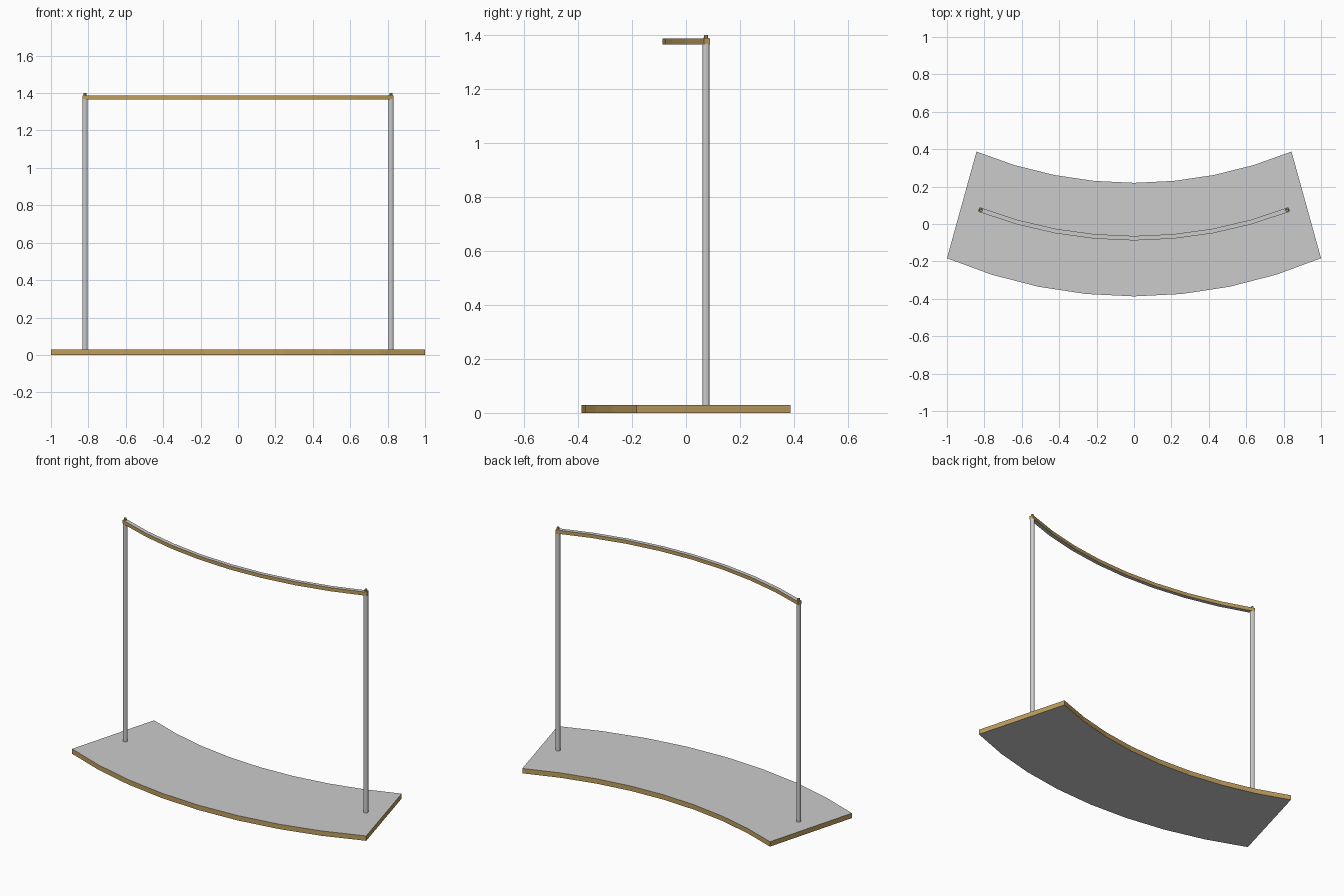
import bpy, bmesh, math

if "Cube" in bpy.data.objects:
    bpy.data.objects.remove(bpy.data.objects["Cube"])

grey = bpy.data.materials.new("grey")
grey.diffuse_color = (0.8, 0.8, 0.8, 1)
grey.use_nodes = True
grey.node_tree.nodes["Principled BSDF"].inputs["Base Color"].default_value = grey.diffuse_color
wood = bpy.data.materials.new("wood_edge")
wood.diffuse_color = (0.52, 0.34, 0.11, 1)
wood.use_nodes = True
wood.node_tree.nodes["Principled BSDF"].inputs["Base Color"].default_value = wood.diffuse_color


def arc(half, y_mid, y_end, n=8):
    """Points on a circular arc from -half to +half in x."""
    s = y_end - y_mid
    r = (half * half + s * s) / (2 * s)
    a = math.asin(half / r)
    out = []
    for i in range(n + 1):
        t = a * (2 * i / n - 1)
        out.append((r * math.sin(t), y_mid + r * (1 - math.cos(t))))
    return out


def curved_slab(name, front, back, z0, z1):
    """Slab between two arcs: grey top and bottom, wooden edges."""
    bm = bmesh.new()
    outline = front + back[::-1]
    lo = [bm.verts.new((x, y, z0)) for x, y in outline]
    hi = [bm.verts.new((x, y, z1)) for x, y in outline]
    n = len(outline)
    for i in range(n):
        j = (i + 1) % n
        bm.faces.new((lo[i], lo[j], hi[j], hi[i])).material_index = 1
    for i in range(len(front) - 1):
        a, b, c, d = i, i + 1, n - 2 - i, n - 1 - i
        bm.faces.new((hi[a], hi[b], hi[c], hi[d]))
        bm.faces.new((lo[d], lo[c], lo[b], lo[a]))
    me = bpy.data.meshes.new(name)
    bm.to_mesh(me)
    bm.free()
    me.materials.append(grey)
    me.materials.append(wood)
    bpy.context.collection.objects.link(bpy.data.objects.new(name, me))


def pillar(name, x, y, r0, r1, z0, z1, sides, mat=None):
    bpy.ops.mesh.primitive_cone_add(vertices=sides, radius1=r0, radius2=r1,
                                    depth=z1 - z0, location=(x, y, (z0 + z1) / 2))
    ob = bpy.context.object
    ob.name = name
    if mat:
        ob.data.materials.append(mat)


# Curved base and top rail
curved_slab("base", arc(1.0, -0.387, -0.183), arc(0.842, 0.22, 0.387), 0, 0.03)
curved_slab("rail", arc(0.832, -0.088, 0.066), arc(0.825, -0.064, 0.089), 1.365, 1.387)

# Posts with small finials
for side, x in (("left", -0.818), ("right", 0.818)):
    pillar(side + "_post", x, 0.074, 0.0135, 0.0135, 0.03, 1.367, 12)
    pillar(side + "_finial", x, 0.074, 0.009, 0.007, 1.385, 1.40, 8, wood)
